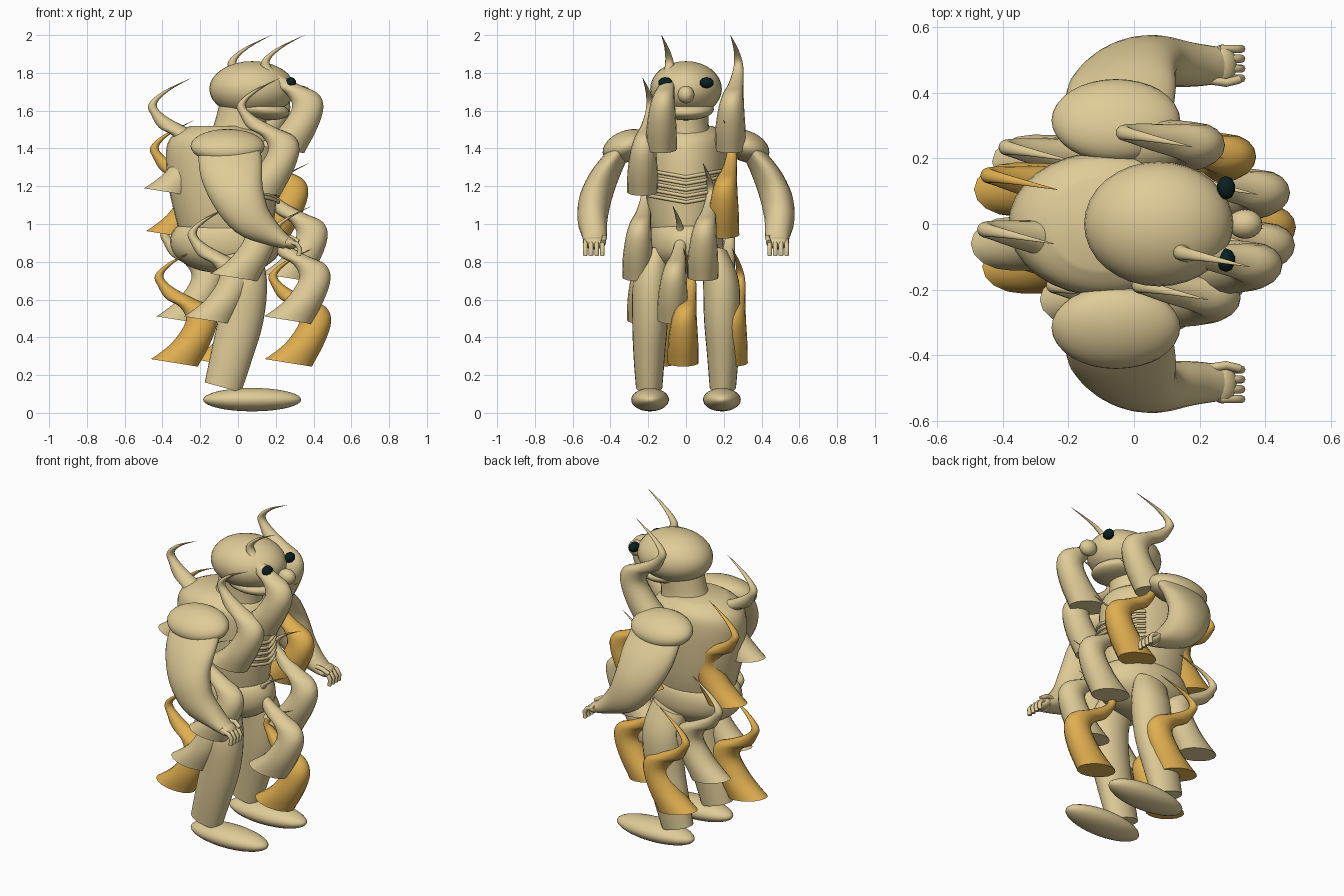
import bpy, bmesh, math
from mathutils import Vector

if "Cube" in bpy.data.objects:
    bpy.data.objects.remove(bpy.data.objects["Cube"])


def material(name, rgb):
    m = bpy.data.materials.new(name)
    m.diffuse_color = (*rgb, 1)
    m.use_nodes = True
    m.node_tree.nodes["Principled BSDF"].inputs["Base Color"].default_value = m.diffuse_color
    return m


SAND = material("sand", (0.74, 0.60, 0.31))
AMBER = material("amber", (0.75, 0.43, 0.08))
DARK = material("dark_teal", (0.003, 0.014, 0.016))


def finish(bm, name, mat, angle=50):
    bmesh.ops.recalc_face_normals(bm, faces=bm.faces)
    me = bpy.data.meshes.new(name)
    bm.to_mesh(me)
    bm.free()
    me.materials.append(mat)
    ob = bpy.data.objects.new(name, me)
    bpy.context.collection.objects.link(ob)
    bpy.context.view_layer.objects.active = ob
    ob.select_set(True)
    bpy.ops.object.shade_smooth_by_angle(angle=math.radians(angle))
    ob.select_set(False)
    return ob


def smooth_rings(rings, steps):
    # Catmull-Rom interpolation between the given rings
    out = []
    for i in range(len(rings) - 1):
        a, b = rings[max(i - 1, 0)], rings[i]
        c, d = rings[i + 1], rings[min(i + 2, len(rings) - 1)]
        for s in range(steps):
            t = s / steps
            out.append([0.5 * (2 * q + (r - p) * t + (2 * p - 5 * q + 4 * r - u) * t * t
                        + (3 * q - p - 3 * r + u) * t ** 3) for p, q, r, u in zip(a, b, c, d)])
    return out + [list(rings[-1])]


def loft(name, rings, mat, sides=24, steps=4, follow=False, slant=0):
    # each ring: x, y, z, radius along x, radius along y
    bm = bmesh.new()
    rings = smooth_rings(rings, steps)
    loops = []
    for i, (x, y, z, rx, ry) in enumerate(rings):
        ax = Vector((1, 0, 0))
        if follow:
            p, q = rings[max(i - 1, 0)], rings[min(i + 1, len(rings) - 1)]
            ax = Vector((-(q[2] - p[2]), 0, q[0] - p[0])).normalized()
        elif slant and i < steps:
            ax = Vector((1, 0, -slant * (1 - i / steps)))
        loop = []
        for k in range(sides):
            a = math.tau * k / sides
            co = Vector((x, y, z)) + ax * max(rx, .001) * math.cos(a)
            co.y += max(ry, .001) * math.sin(a)
            loop.append(bm.verts.new(co))
        loops.append(loop)
    for a, b in zip(loops, loops[1:]):
        for k in range(sides):
            n = (k + 1) % sides
            bm.faces.new((a[k], a[n], b[n], b[k]))
    bm.faces.new(loops[0])
    bm.faces.new(loops[-1])
    return finish(bm, name, mat)


def ball(name, loc, r, mat, rot=(0, 0, 0), seg=32):
    bm = bmesh.new()
    bmesh.ops.create_uvsphere(bm, u_segments=seg, v_segments=seg // 2, radius=1)
    ob = finish(bm, name, mat)
    ob.location, ob.scale, ob.rotation_euler = loc, r, rot
    return ob


def tube(name, pts, radius, mat):
    cu = bpy.data.curves.new(name, 'CURVE')
    cu.dimensions = '3D'
    cu.bevel_depth, cu.bevel_resolution, cu.use_fill_caps = radius, 2, True
    sp = cu.splines.new('POLY')
    sp.points.add(len(pts) - 1)
    for p, co in zip(sp.points, pts):
        p.co = (*co, 1)
    cu.materials.append(mat)
    ob = bpy.data.objects.new(name, cu)
    bpy.context.collection.objects.link(ob)


# torso, pelvis and neck
loft("torso", [(-.06, 0, .93, .24, .175), (-.07, 0, 1.05, .265, .2), (-.08, 0, 1.2, .288, .215),
               (-.09, 0, 1.38, .292, .22), (-.09, 0, 1.47, .255, .205), (-.1, 0, 1.52, .15, .14)], SAND, 32)
loft("pelvis", [(-.05, 0, .738, .06, .04), (-.055, 0, .765, .18, .125), (-.06, 0, .83, .27, .185),
                (-.065, 0, .91, .295, .2), (-.065, 0, .98, .265, .185), (-.065, 0, 1.01, .2, .14)], SAND, 32)
loft("neck", [(-.01, 0, 1.44, .16, .14), (.01, 0, 1.52, .14, .12), (.03, 0, 1.63, .13, .12)], SAND)

# ribs wrapping the chest front, rising away from the middle
for i in range(5):
    z0 = 1.115 + .033 * i
    pts = []
    for k in range(-8, 9):
        y = .195 * k / 8
        x = -.075 + .288 * math.sqrt(1 - (y / .23) ** 2)
        pts.append((x, y, z0 + .18 * abs(y)))
    tube("rib", pts, .01, SAND)

# head, jaw, nose, eyes
ball("head", (.075, 0, 1.715), (.227, .19, .147), SAND)
ball("jaw", (.11, 0, 1.607), (.165, .148, .055), SAND, (0, .12, 0))
ball("nose", (.338, 0, 1.685), (.053, .045, .047), SAND, seg=20)
for s in (-1, 1):
    ball("eye", (.28, .11 * s, 1.748), (.03, .038, .03), DARK, seg=10)

# limbs on both sides
for s in (-1, 1):
    ball("shoulder_cap", (-.055, .315 * s, 1.412), (.196, .132, .082), SAND, (-.38 * s, 0, 0))
    loft("arm", [(-.045, .35 * s, 1.39, .165, .065), (-.035, .42 * s, 1.28, .165, .08),
                 (.0, .475 * s, 1.15, .14, .087), (.07, .495 * s, 1.03, .11, .08),
                 (.18, .485 * s, .945, .063, .067), (.26, .483 * s, .9, .035, .056)], SAND, follow=True)
    ball("palm", (.27, .485 * s, .9), (.045, .062, .032), SAND, (0, .4, 0), 16)
    for k in range(4):
        y = (.443 + .03 * k) * s
        tube("finger", [(.26, y, .91), (.31, y, .895), (.327, y, .87), (.322, y, .833)], .0125, SAND)
    tube("thumb", [(.22, .44 * s, .93), (.28, .43 * s, .93), (.32, .44 * s, .905)], .013, SAND)
    loft("leg", [(-.0, .15 * s, .85, .11, .07), (.03, .185 * s, .7, .123, .095),
                 (.015, .19 * s, .5, .12, .095), (-.035, .195 * s, .3, .11, .083),
                 (-.08, .195 * s, .135, .1, .07)], SAND, follow=True)
    ball("foot", (.075, .19 * s, .07), (.26, .1, .062), SAND)

# one S-shaped flame, measured from its tip: wide slanted foot to thin point
FLAME = [(-.117, 0, -.605, .125, .082), (-.028, 0, -.5, .102, .08), (.027, .005, -.385, .083, .068),
         (-.003, .015, -.31, .085, .055), (-.087, .028, -.265, .075, .042), (-.167, .04, -.2, .036, .03),
         (-.197, .042, -.14, .022, .022), (-.125, .028, -.07, .014, .012), (.01, 0, 0, .001, .001)]

# flames climb the body in evenly spaced levels: tip x, tip y, level, colour
SPOTS = [(.383, -.015, 0, AMBER), (-.22, -.13, 0, AMBER), (.0, .245, 0, AMBER),
         (.38, -.07, 1, SAND), (-.045, -.23, 1, SAND), (-.19, .19, 1, SAND),
         (.365, .09, 2, SAND), (.095, -.255, 2, SAND),
         (-.245, .105, 3, AMBER), (.262, .2, 3, AMBER),
         (-.255, -.06, 4, SAND), (.215, -.23, 4, SAND),
         (.342, -.13, 5, SAND), (.167, .235, 5, SAND)]
for x, y, lv, mat in SPOTS:
    z = .87 + .226 * lv
    loft("flame", [(x + a, y + b, z + c, r, q) for a, b, c, r, q in FLAME], mat, 16, 4, slant=.16)
